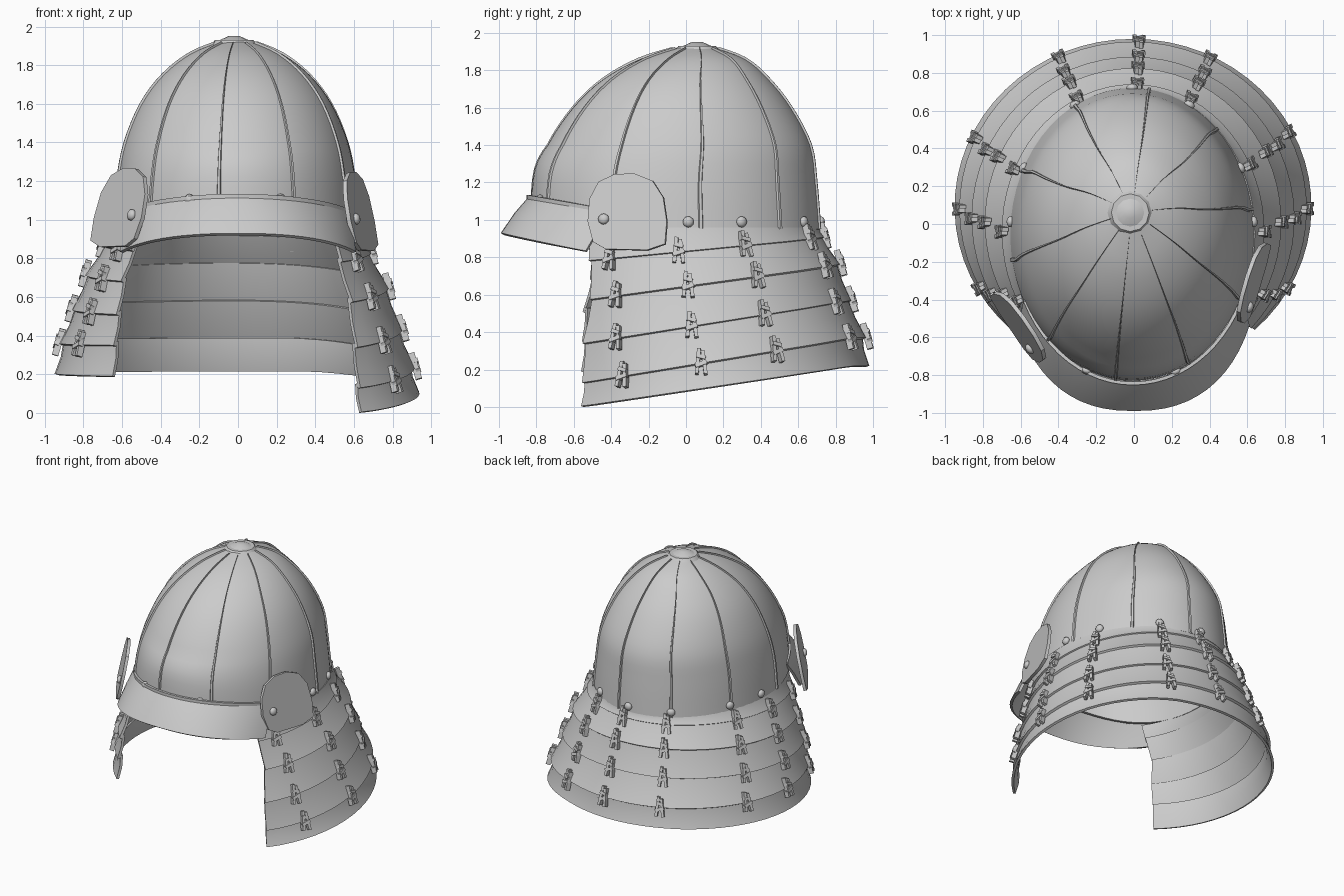
import bpy, bmesh, math
from math import sin, cos, radians, pi
from mathutils import Vector, Matrix

old = bpy.data.objects.get("Cube")
if old:
    bpy.data.objects.remove(old, do_unlink=True)

steel = bpy.data.materials.new("grey_steel")
steel.use_nodes = True
GREY = (0.6, 0.6, 0.6, 1)
steel.diffuse_color = GREY
steel.node_tree.nodes["Principled BSDF"].inputs["Base Color"].default_value = GREY


def finish(name, bm, thickness=0, offset=-1, angle=35):
    bmesh.ops.recalc_face_normals(bm, faces=bm.faces)
    mesh = bpy.data.meshes.new(name)
    bm.to_mesh(mesh)
    bm.free()
    obj = bpy.data.objects.new(name, mesh)
    bpy.context.collection.objects.link(obj)
    mesh.materials.append(steel)
    bpy.ops.object.select_all(action='DESELECT')
    obj.select_set(True)
    bpy.context.view_layer.objects.active = obj
    if thickness:
        mod = obj.modifiers.new("thickness", 'SOLIDIFY')
        mod.thickness, mod.offset = thickness, offset
        bpy.ops.object.modifier_apply(modifier=mod.name)
    bpy.ops.object.shade_smooth_by_angle(angle=radians(angle))
    return obj


def loft(name, rows, closed=False, thickness=0.02, angle=35):
    """Skin a list of equally long point rows."""
    bm = bmesh.new()
    grid = [[bm.verts.new(p) for p in row] for row in rows]
    n = len(rows[0])
    for a, b in zip(grid, grid[1:]):
        for i in range(n if closed else n - 1):
            j = (i + 1) % n
            bm.faces.new((a[i], a[j], b[j], b[i]))
    return finish(name, bm, thickness, -1, angle)


def oriented(pos, out, up=Vector((0, 0, 1))):
    """Frame with local y pointing outwards and local z along up."""
    out = Vector(out).normalized()
    side = Vector(out).cross(up).normalized()
    m = Matrix((side, out, side.cross(out))).transposed().to_4x4()
    return Matrix.Translation(pos) @ m


# Dome: rings of height, half width, half depth, centre y
RINGS = [(0.95, .645, .775, -.055), (1.2, .62, .755, -.055), (1.4, .58, .705, -.035),
         (1.6, .495, .585, -.02), (1.75, .38, .445, .0), (1.86, .235, .28, .035),
         (1.925, .07, .08, .055)]


def ring_at(t):
    i = min(int(t), len(RINGS) - 2)
    f = t - i
    a, b, c, d = [RINGS[max(0, min(k, len(RINGS) - 1))] for k in range(i - 1, i + 3)]
    return [q + .5 * f * (r - p + f * (2*p - 5*q + 4*r - s + f * (3*(q - r) + s - p)))
            for p, q, r, s in zip(a, b, c, d)]


def dome_point(angle, t, lift=0):
    z, rx, ry, cy = ring_at(t)
    fade = max(0, 1 - t / 2)
    z += .14 * fade * max(0, -sin(angle)) ** 3
    return Vector((-.01 + (rx + lift) * cos(angle), cy + (ry + lift) * sin(angle), z + lift * t / 6))


STEPS = [k * .25 for k in range(25)]
loft("dome", [[dome_point(2 * pi * i / 60, t) for i in range(60)] for t in STEPS],
     closed=True, thickness=0.025)

# Raised seams between the dome plates
for k in range(10):
    a = radians(10 + 36 * k)
    rows = []
    for t in STEPS[:-1]:
        w = .018 * (1 - t / 8)
        rows.append([dome_point(a - w, t, -.004), dome_point(a - w * .6, t, .010),
                     dome_point(a + w * .6, t, .010), dome_point(a + w, t, -.004)])
    loft("dome_seam_%d" % (k + 1), rows, thickness=0)

# Round crown fitting
bm = bmesh.new()
for r1, r2, depth, z in ((.12, .10, .025, 1.918), (.085, .03, .025, 1.938)):
    bmesh.ops.create_cone(bm, cap_ends=True, segments=12, radius1=r1, radius2=r2, depth=depth,
                          matrix=Matrix.Translation((-.02, .06, z)))
finish("crown_fitting", bm)

# Neck guard levels: back z, +x front z, -x front z, half width, half depth, centre y, end angle
LEVELS = [(.96, .96, .96, .645, .765, -.05, 38), (.92, .78, .84, .695, .78, -.04, 38),
          (.77, .57, .68, .785, .815, .01, 40), (.57, .34, .51, .855, .855, .03, 43),
          (.37, .13, .35, .92, .885, .08, 46), (.22, .005, .19, .945, .89, .09, 47)]


def guard_point(level, angle, shrink=0, raise_z=0):
    zb, zr, zl, rx, ry, cy, end = level
    x, y = (rx - shrink) * cos(angle), cy + (ry - shrink) * sin(angle)
    side = max(0, min(1, .5 + .75 * cos(angle)))
    w = max(0, min(1, (.9 - y) / 1.45))
    z = zb + w * (zr * side + zl * (1 - side) - zb)
    return Vector((x - .005, y, z + raise_z))


def guard_row(level, shrink=0, raise_z=0, n=48):
    end = radians(level[6])
    return [guard_point(level, -end + (pi + 2 * end) * i / n, shrink, raise_z)
            for i in range(n + 1)]


names = ["neck_band", "upper_lame", "second_lame", "third_lame", "lower_lame"]
for i, name in enumerate(names):
    top, bottom = LEVELS[i], LEVELS[i + 1]
    tuck = .022 if i else 0
    a, b = guard_row(top, tuck, .02 if i else 0), guard_row(bottom)
    mid = [p.lerp(q, .5) + Vector((-.01 * p.x, -.01 * p.y, 0)) for p, q in zip(a, b)]
    loft(name, [a, mid, b], thickness=0.018)

# Lacing knots across the lame edges
bm = bmesh.new()
for level in LEVELS[1:5]:
    for deg in (-28, 0, 27, 64, 88, 115, 155, 180, 208):
        a = radians(deg)
        p = guard_point(level, a)
        frame = oriented(p, (cos(a), sin(a), .3))
        parts = [((-.017, .004, 0), (.02, .034, .13), 8), ((.017, .004, .008), (.02, .034, .14), -5),
                 ((0, .014, -.01), (.065, .026, .022), 20), ((0, .016, .03), (.05, .024, .02), -15)]
        for loc, size, turn in parts:
            m = (frame @ Matrix.Translation(loc) @ Matrix.Rotation(radians(turn), 4, 'Y')
                 @ Matrix.Diagonal((*size, 1)))
            bmesh.ops.create_cube(bm, size=1, matrix=m)
finish("lacing_knots", bm)

# Visor brim
rows = []
for f in (0, .5, 1):
    row = []
    for i in range(25):
        phi = radians(-64 + 128 * i / 24)
        s, c = math.copysign(abs(sin(phi)) ** .85, phi), cos(phi) ** .8
        drop = 1 - cos(phi)
        inner = Vector((.645 * sin(phi) - .005, -.06 - .785 * cos(phi), 1.12 - .14 * drop))
        outer = Vector((.67 * s, -.05 - .94 * c, .93 - .17 * drop))
        row.append(inner.lerp(outer, f) + Vector((0, 0, .012 * sin(pi * f))))
    rows.append(row)
loft("visor", rows, thickness=0.02)

# Rolled rim where the visor meets the dome
rim = [[p + Vector((0, -.008, dz)) for p in rows[0]] for dz in (.014, -.008)]
loft("visor_rim", rim, thickness=0.018)


def rivet(bm, pos, out):
    m = oriented(pos, out) @ Matrix.Diagonal((1, .7, 1, 1))
    bmesh.ops.create_icosphere(bm, subdivisions=2, radius=.03, matrix=m)


# Side flaps: rounded plates given by rear foot, front foot and upward lean
FLAP = [(0, .02), (-.01, .14), (.01, .27), (.07, .36), (.17, .4), (.28, .4), (.37, .36),
        (.42, .27), (.43, .15), (.40, .04), (.33, 0), (.1, -.01)]
rivets = bmesh.new()
for name, rear, front, lean in (("left_flap", (.72, -.11, .85), (.60, -.53, .84), (-.18, 0, 1)),
                                ("right_flap", (-.76, -.38, .87), (-.52, -.74, .86), (.2, .06, 1))):
    rear, front, lean = Vector(rear), Vector(front), Vector(lean)
    along = (front - rear).normalized()
    out = along.cross(lean).normalized()
    if out.x * rear.x < 0:
        out.negate()
    bm = bmesh.new()
    bm.faces.new([bm.verts.new(rear + along * u + lean * v) for u, v in FLAP])
    finish(name, bm, .022, 0)
    rivet(rivets, rear + along * .34 + lean * .16 + out * .015, out)

# Rivets round the dome base
for deg in (-112, -69, 5, 27, 62, 90, 118, 153, 175):
    a = radians(deg)
    t = .22 if sin(a) > -.5 else .3
    rivet(rivets, dome_point(a, t, .005), (cos(a), sin(a), 0))
finish("rivets", rivets)
